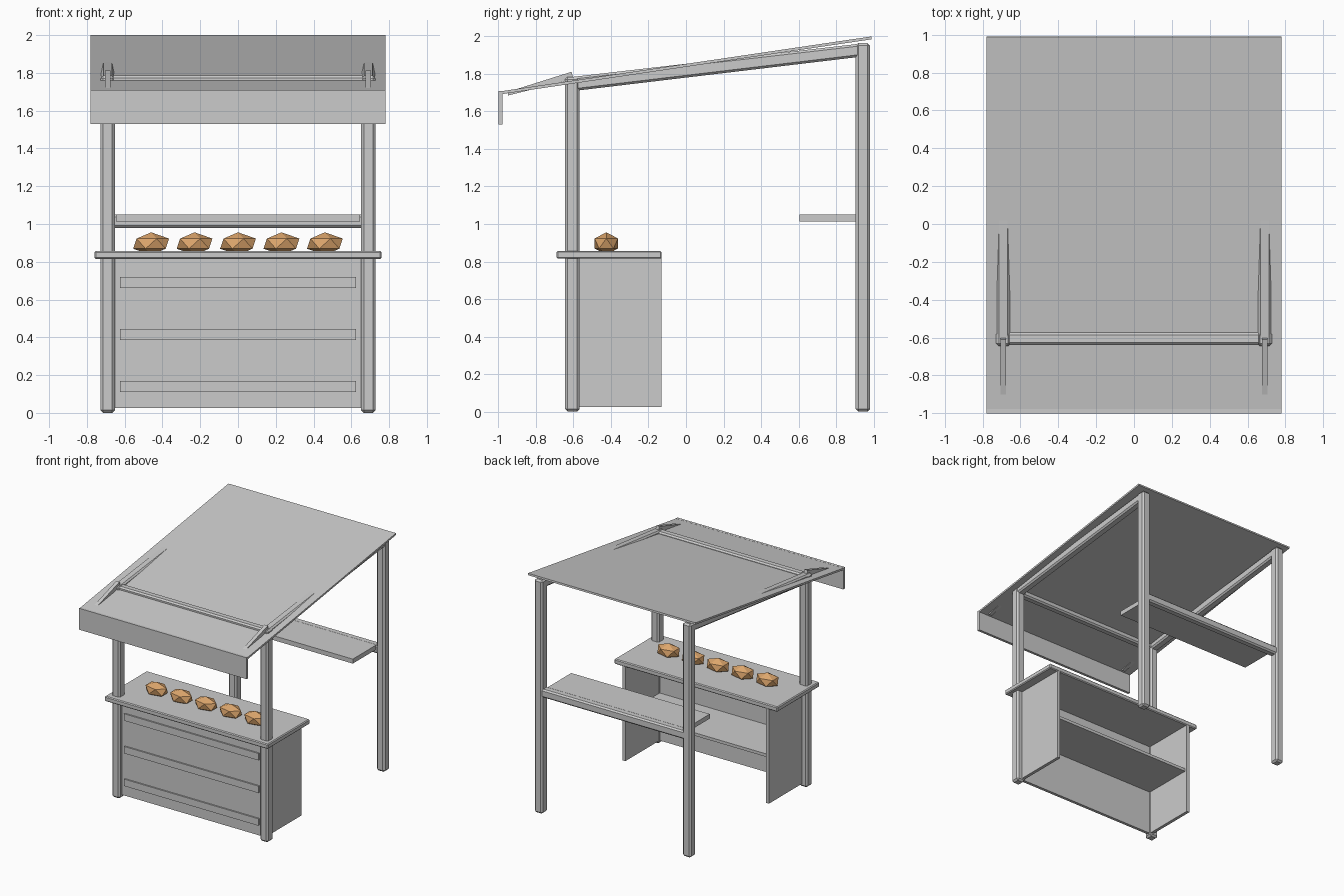
import bpy, bmesh
from mathutils import Vector

if "Cube" in bpy.data.objects:
    bpy.data.objects.remove(bpy.data.objects["Cube"])


def finish(name, bm, bevel=0.0):
    bmesh.ops.recalc_face_normals(bm, faces=bm.faces)
    if bevel:
        bmesh.ops.bevel(bm, geom=bm.edges[:], offset=bevel, segments=1,
                        affect='EDGES', profile=0.5)
    me = bpy.data.meshes.new(name)
    bm.to_mesh(me)
    bm.free()
    ob = bpy.data.objects.new(name, me)
    bpy.context.collection.objects.link(ob)
    return ob


def prism(name, x0, x1, outline, bevel=0.0):
    """Extrude a (y, z) outline from x0 to x1."""
    bm = bmesh.new()
    face = bm.faces.new([bm.verts.new((x0, y, z)) for y, z in outline])
    ext = bmesh.ops.extrude_face_region(bm, geom=[face])
    moved = [g for g in ext["geom"] if isinstance(g, bmesh.types.BMVert)]
    bmesh.ops.translate(bm, verts=moved, vec=Vector((x1 - x0, 0, 0)))
    return finish(name, bm, bevel)


def box(name, x0, x1, y0, y1, z0, z1, bevel=0.0):
    return prism(name, x0, x1, [(y0, z0), (y1, z0), (y1, z1), (y0, z1)], bevel)


# Posts, sloping rafters and canopy braces on both sides
for side, s in (("left", -1), ("right", 1)):
    x = 0.69 * s
    box(f"{side}_front_post", x - 0.038, x + 0.038, -0.645, -0.567, 0, 1.785, 0.014)
    box(f"{side}_back_post", x - 0.038, x + 0.038, 0.905, 0.982, 0, 1.965, 0.014)
    prism(f"{side}_rafter", x - 0.034, x + 0.034,
          [(-0.61, 1.708), (0.94, 1.893), (0.94, 1.963), (-0.61, 1.784)], 0.012)
    prism(f"{side}_canopy_brace", x - 0.015, x + 0.015,
          [(-0.95, 1.685), (-0.60, 1.772), (-0.61, 1.812), (-0.95, 1.705)])

# Beams across the front top and behind the rear shelf
box("front_beam", -0.67, 0.67, -0.637, -0.573, 1.712, 1.785, 0.012)
box("back_beam", -0.67, 0.67, 0.91, 0.975, 0.98, 1.05, 0.012)
box("rear_shelf", -0.645, 0.645, 0.605, 0.92, 1.012, 1.05)

# Roof sheet and hanging front valance
prism("roof", -0.78, 0.78,
      [(-1.0, 1.69), (0.99, 1.985), (0.988, 2.0), (-1.0, 1.706)])
box("valance", -0.78, 0.78, -1.0, -0.978, 1.53, 1.71)

# Counter: top, panels open to the back, inner shelf
box("counter_top", -0.76, 0.76, -0.69, -0.13, 0.815, 0.857, 0.007)
box("counter_front", -0.675, 0.675, -0.61, -0.585, 0.025, 0.82)
for side, s in (("left", -1), ("right", 1)):
    a, b = sorted((0.655 * s, 0.682 * s))
    box(f"counter_{side}_side", a, b, -0.61, -0.13, 0.025, 0.82)
box("counter_inner_shelf", -0.66, 0.66, -0.59, -0.15, 0.40, 0.425)
for i, z in enumerate((0.14, 0.415, 0.69)):
    box(f"front_slat_{i + 1}", -0.625, 0.625, -0.622, -0.605, z - 0.029, z + 0.029)

# Row of faceted loaves
mat = bpy.data.materials.new("crust")
mat.diffuse_color = (0.72, 0.38, 0.15, 1)
mat.use_nodes = True
mat.node_tree.nodes["Principled BSDF"].inputs["Base Color"].default_value = mat.diffuse_color
for i in range(5):
    bm = bmesh.new()
    bmesh.ops.create_icosphere(bm, subdivisions=1, radius=1)
    bmesh.ops.scale(bm, vec=(0.106, 0.073, 0.06), verts=bm.verts)
    bmesh.ops.translate(bm, vec=((i - 2) * 0.23, -0.425, 0.896), verts=bm.verts)
    finish(f"loaf_{i + 1}", bm).data.materials.append(mat)
